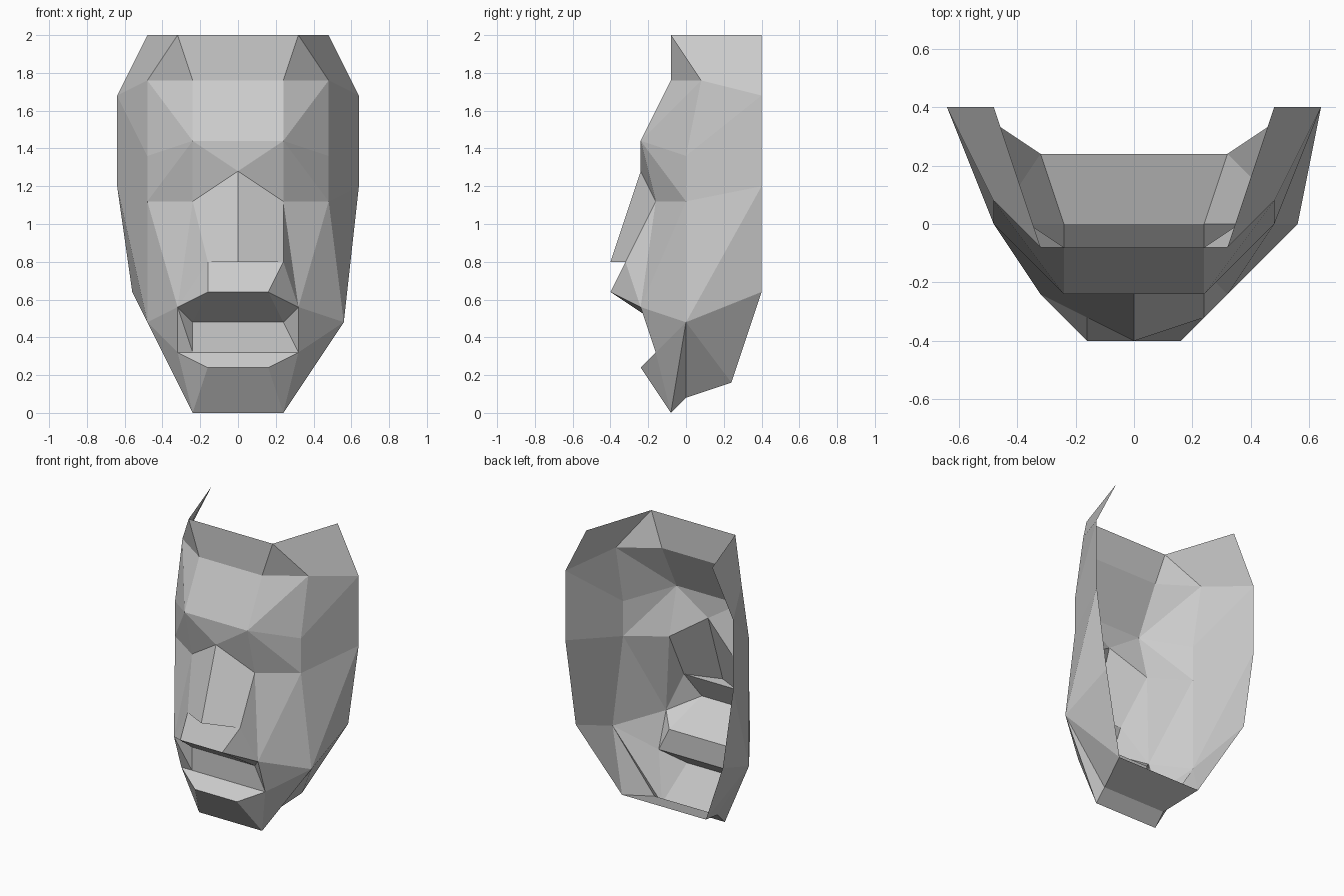
import bpy
import bmesh

if "Cube" in bpy.data.objects:
    bpy.data.objects.remove(bpy.data.objects["Cube"], do_unlink=True)

UNIT = 0.08  # modelling grid step

# Landmarks of the left half, in grid steps
LEFT = {
    "crown": (4, -1, 25), "crown_back": (6, 5, 25), "hairline": (3, -1, 22),
    "temple": (6, 1, 22), "temple_back": (8, 5, 21),
    "brow": (3, -3, 18), "brow_side": (6, 0, 17), "bridge": (0, -3, 16),
    "eye": (3, -2, 14), "eye_side": (6, 0, 14), "ear": (8, 5, 15),
    "nostril": (3, -4, 10), "tip": (0, -5, 10),
    "upper_lip": (2, -5, 8), "mouth_corner": (4, -3, 7), "mouth_top": (3, -2, 6),
    "mouth_base": (4, -2, 4), "lip_corner": (4, -2, 4), "lower_lip": (2, -3, 3),
    "chin": (3, -1, 0), "throat": (3, 0, 1), "cheek": (7, 0, 6),
    "jaw_back": (7, 5, 8), "jaw": (4, 3, 2),
}
# The right half mirrors the left, apart from a few narrower points
RIGHT = {name: (-x, y, z) for name, (x, y, z) in LEFT.items()}
for name, x in (("nostril", -2), ("mouth_base", -3), ("cheek", -6)):
    RIGHT[name] = (x,) + RIGHT[name][1:]

skin = bpy.data.materials.new("plain grey")
skin.use_nodes = True
grey = (0.6, 0.6, 0.6, 1)
skin.diffuse_color = grey
skin.node_tree.nodes["Principled BSDF"].inputs["Base Color"].default_value = grey


def build(name, paired, centre=()):
    """Paired faces are made on both halves; in centre faces ~ marks the right half."""
    bm = bmesh.new()
    made = {}

    def vert(point):
        if point not in made:
            made[point] = bm.verts.new([c * UNIT for c in point])
        return made[point]

    for face in paired:
        keys = face.split()
        bm.faces.new([vert(LEFT[k]) for k in keys])
        bm.faces.new([vert(RIGHT[k]) for k in reversed(keys)])
    for face in centre:
        bm.faces.new([vert(RIGHT[k[:-1]] if k.endswith("~") else LEFT[k])
                      for k in face.split()])
    mesh = bpy.data.meshes.new(name)
    bm.to_mesh(mesh)
    bm.free()
    mesh.materials.append(skin)
    obj = bpy.data.objects.new(name, mesh)
    bpy.context.collection.objects.link(obj)


def band(upper, lower):
    """Quad across the middle between two mirrored landmarks."""
    return f"{upper}~ {lower}~ {lower} {upper}"


# Forehead and temples
build("forehead",
      ["crown hairline temple", "crown temple temple_back crown_back",
       "hairline brow temple", "brow brow_side temple",
       "temple brow_side temple_back", "brow_side eye_side ear temple_back"],
      [band("crown", "hairline"), band("hairline", "brow")])

# Brow and eye sockets
build("eye_sockets",
      ["brow eye_side brow_side", "brow eye eye_side", "bridge eye brow"],
      ["brow~ bridge brow"])

# Nose and the strip below it
build("nose",
      ["bridge tip nostril eye", "eye nostril mouth_corner",
       "nostril upper_lip mouth_corner"],
      ["tip nostril~ nostril", band("nostril", "upper_lip")])

# Cheeks
build("cheeks",
      ["eye mouth_corner eye_side", "eye_side mouth_corner cheek",
       "eye_side cheek ear", "cheek jaw_back ear"])

# Recessed mouth and lower lip
build("mouth",
      ["upper_lip mouth_top mouth_corner", "mouth_corner mouth_top mouth_base"],
      [band("upper_lip", "mouth_top"), band("mouth_top", "mouth_base"),
       "mouth_corner~ lip_corner~ mouth_base~", band("lip_corner", "lower_lip")])

# Chin, jaw and the floor under it
build("jaw",
      ["lower_lip chin lip_corner", "lip_corner chin cheek",
       "mouth_corner lip_corner cheek", "chin throat cheek",
       "throat jaw cheek", "jaw jaw_back cheek"],
      [band("lower_lip", "chin"), band("chin", "throat"), band("throat", "jaw")])
